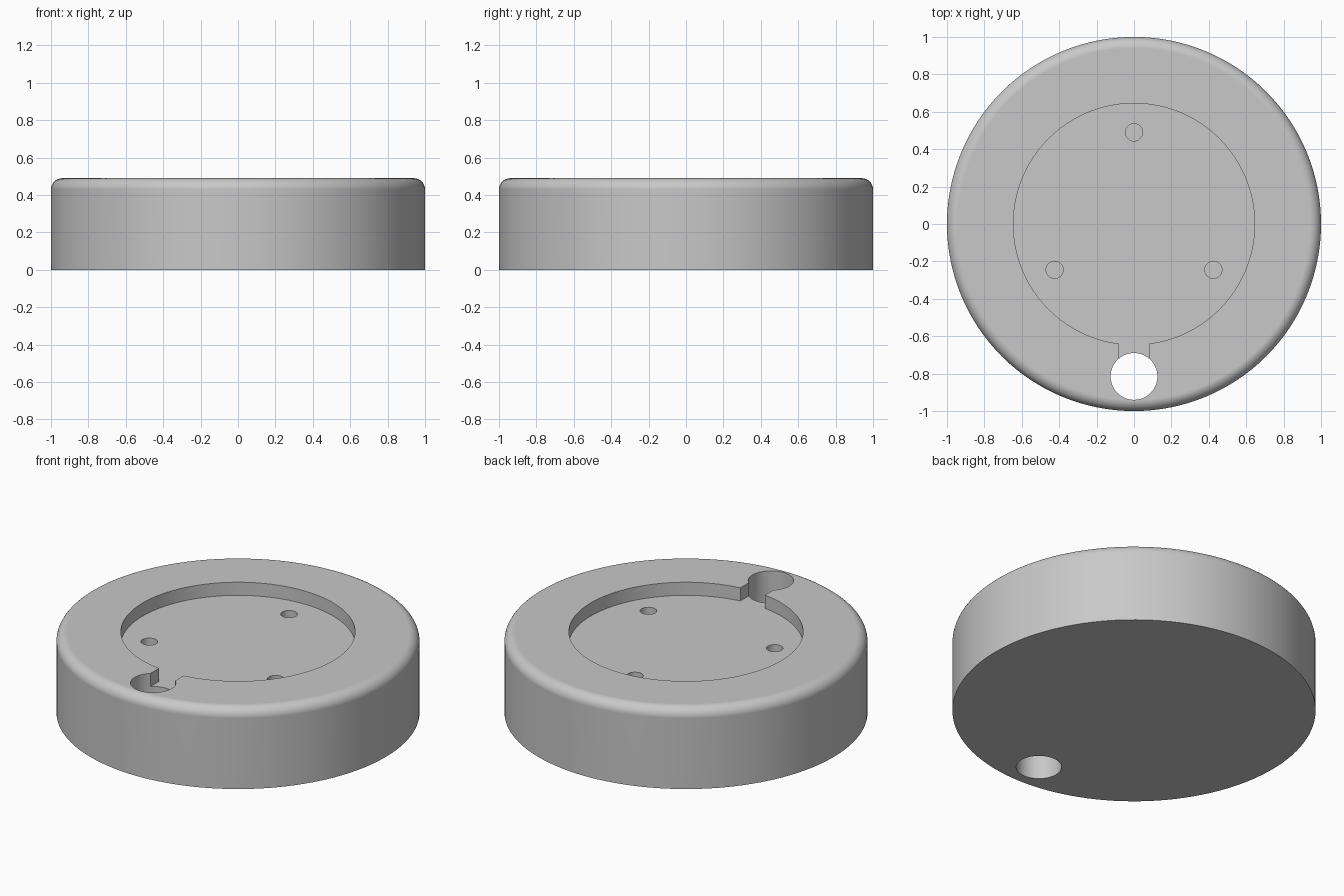
import bpy
import bmesh
from math import sin, cos, pi, radians
from mathutils import Matrix

HEIGHT = 0.49
FILLET = 0.06
FLOOR = HEIGHT - 0.08

cube = bpy.data.objects.get("Cube")
if cube:
    bpy.data.objects.remove(cube, do_unlink=True)

# Single plain grey
grey = bpy.data.materials.new("plain grey")
grey.use_nodes = True
colour = (0.58, 0.58, 0.58, 1)
grey.diffuse_color = colour
grey.node_tree.nodes["Principled BSDF"].inputs["Base Color"].default_value = colour


def make_object(name, bm):
    bmesh.ops.recalc_face_normals(bm, faces=bm.faces)
    mesh = bpy.data.meshes.new(name)
    bm.to_mesh(mesh)
    bm.free()
    mesh.materials.append(grey)
    obj = bpy.data.objects.new(name, mesh)
    bpy.context.collection.objects.link(obj)
    return obj


def cylinder(name, x, y, radius, low, high, sides):
    bm = bmesh.new()
    bmesh.ops.create_cone(bm, cap_ends=True, segments=sides, radius1=radius,
                          radius2=radius, depth=high - low,
                          matrix=Matrix.Translation((x, y, (low + high) / 2)))
    return make_object(name, bm)


def box(name, x0, x1, y0, y1, low, high):
    bm = bmesh.new()
    centre = Matrix.Translation(((x0 + x1) / 2, (y0 + y1) / 2, (low + high) / 2))
    bmesh.ops.create_cube(bm, size=1, matrix=centre @ Matrix.Diagonal(
        (x1 - x0, y1 - y0, high - low, 1)))
    return make_object(name, bm)


def rounded_disc(name, steps=8, sides=128):
    # Stacked rings: straight wall, then a quarter-round top edge
    profile = [(1, 0)]
    for i in range(steps + 1):
        a = i / steps * pi / 2
        profile.append((1 - FILLET + FILLET * cos(a),
                        HEIGHT - FILLET + FILLET * sin(a)))
    bm = bmesh.new()
    rings = []
    for r, z in profile:
        rings.append([bm.verts.new((r * cos(2 * pi * k / sides),
                                    r * sin(2 * pi * k / sides), z))
                      for k in range(sides)])
    for lower, upper in zip(rings, rings[1:]):
        for k in range(sides):
            n = (k + 1) % sides
            bm.faces.new((lower[k], lower[n], upper[n], upper[k]))
    bm.faces.new(rings[0])
    bm.faces.new(rings[-1])
    return make_object(name, bm)


# Body
body = rounded_disc("round_base")

# Recess, cable notch, cable hole and three blind screw holes
cutters = [
    cylinder("recess_cutter", 0, 0, 0.645, FLOOR, 0.7, 128),
    box("notch_cutter", -0.083, 0.083, -0.8, -0.5, FLOOR, 0.7),
    cylinder("cable_hole_cutter", 0, -0.815, 0.125, -0.2, 0.7, 64),
]
for i in range(3):
    a = radians(90 + 120 * i)
    cutters.append(cylinder("screw_hole_cutter", 0.49 * cos(a), 0.49 * sin(a),
                            0.046, FLOOR - 0.2, 0.7, 32))

bpy.ops.object.select_all(action="DESELECT")
bpy.context.view_layer.objects.active = body
body.select_set(True)
for cutter in cutters:
    cutter.hide_render = True
    mod = body.modifiers.new("cut", "BOOLEAN")
    mod.operation = "DIFFERENCE"
    mod.solver = "EXACT"
    mod.object = cutter
    bpy.ops.object.modifier_apply(modifier=mod.name)
    bpy.data.objects.remove(cutter, do_unlink=True)

# Smooth round walls, keep crisp edges and flat faces even
bpy.ops.object.shade_smooth_by_angle(angle=radians(30))
weighted = body.modifiers.new("even normals", "WEIGHTED_NORMAL")
weighted.keep_sharp = True
